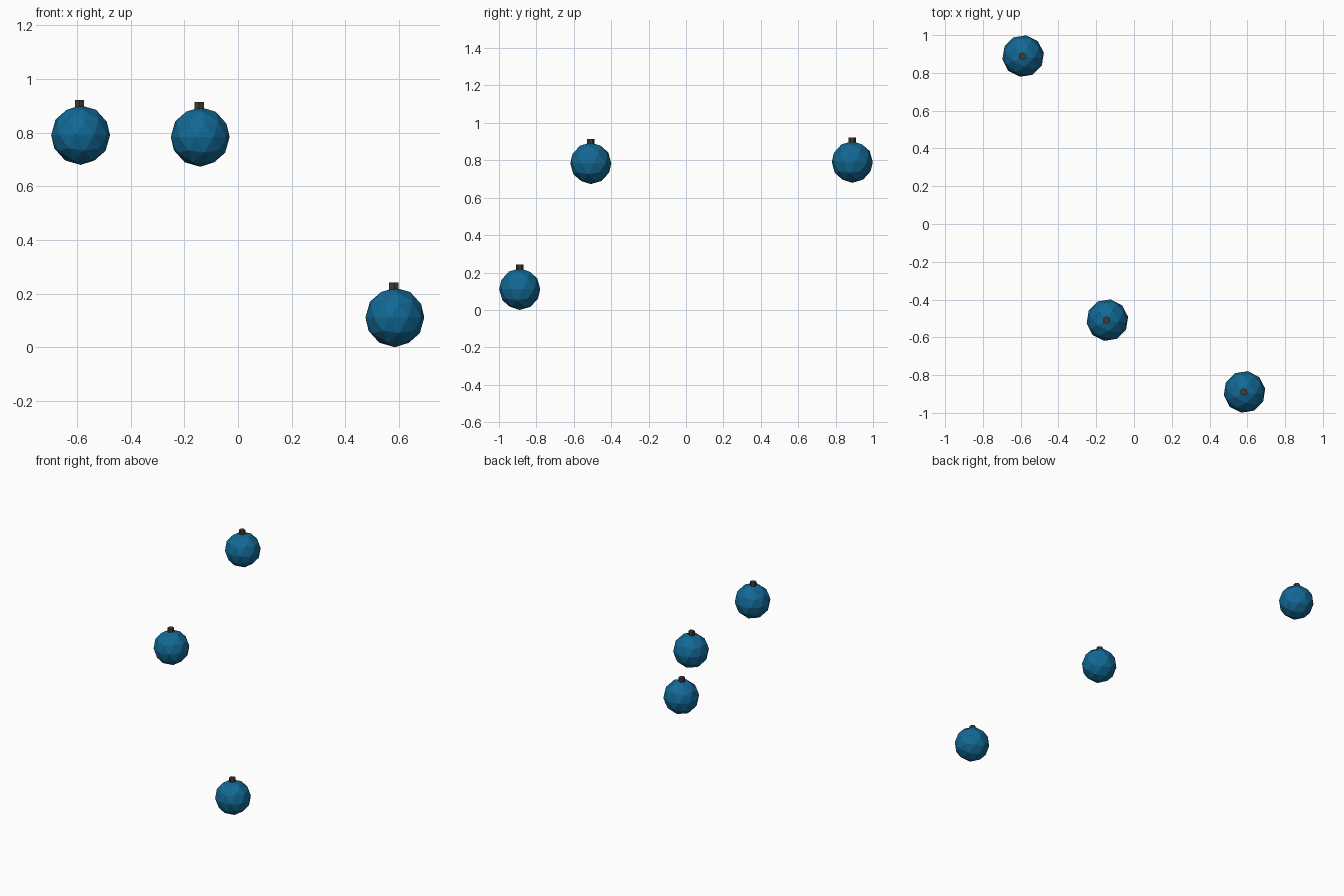
import bpy
from math import radians

if "Cube" in bpy.data.objects:
    bpy.data.objects.remove(bpy.data.objects["Cube"])

R = 0.111


def material(name, rgb):
    m = bpy.data.materials.new(name)
    m.diffuse_color = (*rgb, 1)
    m.use_nodes = True
    m.node_tree.nodes["Principled BSDF"].inputs["Base Color"].default_value = m.diffuse_color
    return m


blue = material("berry_blue", (0.006, 0.14, 0.30))
brown = material("stem_brown", (0.06, 0.043, 0.033))

# Centres of the three berries
centres = [(-0.587, 0.889, 0.791), (-0.141, -0.509, 0.784), (0.585, -0.889, R)]

for i, (x, y, z) in enumerate(centres, 1):
    # Faceted round berry
    bpy.ops.mesh.primitive_ico_sphere_add(
        subdivisions=2, radius=R, location=(x, y, z), rotation=(0, 0, radians(-9)))
    berry = bpy.context.object
    berry.name = f"berry_{i}"
    berry.data.materials.append(blue)

    # Short stem, sunk slightly into the top
    bpy.ops.mesh.primitive_cylinder_add(
        vertices=6, radius=0.02, depth=0.04, location=(x - 0.004, y, z + 0.111))
    stem = bpy.context.object
    stem.name = f"stem_{i}"
    stem.data.materials.append(brown)
